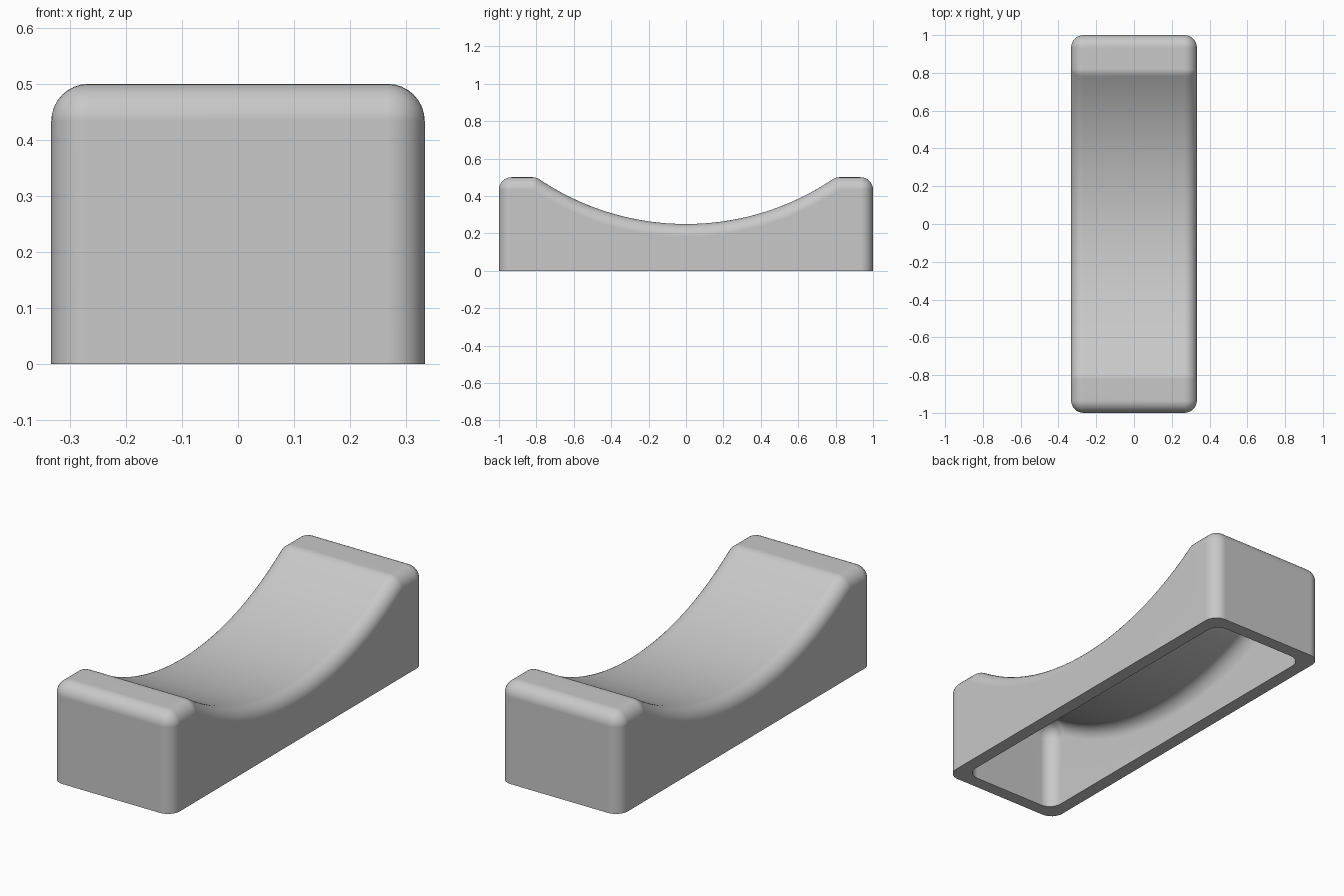
import bpy, bmesh, math

cube = bpy.data.objects.get("Cube")
if cube:
    bpy.data.objects.remove(cube, do_unlink=True)

HALF_WIDTH, HALF_LENGTH, HEIGHT = 0.333, 1.0, 0.5
WALL = FILLET = 0.0667
SADDLE_RADIUS, SADDLE_Z = 1.405, 1.655
STEPS, ARC_STEPS = 8, 64


def sweep(start, end, steps):
    return [start + (end - start) * i / steps for i in range(steps + 1)]


def saddle_profile(inset):
    """Core points (y, z) with normal angles, running from back to front."""
    y_end = HALF_LENGTH - inset - FILLET
    z_top = HEIGHT - inset - FILLET
    radius = SADDLE_RADIUS + inset + FILLET
    y_lip = math.sqrt(radius ** 2 - (SADDLE_Z - z_top) ** 2)
    up = math.pi / 2
    tilt = math.asin(y_lip / radius)
    half = [(y_end, 0, 0)]
    half += [(y_end, z_top, a) for a in sweep(0, up, STEPS)]
    half += [(y_lip, z_top, a) for a in sweep(up, up + tilt, STEPS)]
    arc = [(-radius * math.cos(a), SADDLE_Z - radius * math.sin(a), a)
           for a in sweep(up + tilt, up - tilt, ARC_STEPS)]
    other = [(-y, z, math.pi - a) for y, z, a in reversed(half)]
    return half + arc[1:-1] + other


def skin(bm, inset):
    """Rounded saddle block open at the bottom; returns its bottom loop."""
    profile = saddle_profile(inset)
    core_x = HALF_WIDTH - inset - FILLET
    turn = sweep(0, math.pi / 2, STEPS)
    stations = [(-core_x - FILLET * math.sin(t), t) for t in reversed(turn)]
    stations += [(core_x + FILLET * math.sin(t), t) for t in turn]
    rows = []
    for x, t in stations:
        r = FILLET * math.cos(t)
        rows.append([bm.verts.new((x, y + r * math.cos(a),
                                   z + r * math.sin(a) if z else 0))
                     for y, z, a in profile])
    for low, high in zip(rows, rows[1:]):
        for i in range(len(profile) - 1):
            bm.faces.new((low[i], low[i + 1], high[i + 1], high[i]))
    bm.faces.new(rows[0])
    bm.faces.new(rows[-1])
    return [row[0] for row in rows] + [row[-1] for row in reversed(rows)]


# Hollow shell: outer skin, inner skin and the flat bottom rim joining them
bm = bmesh.new()
outer, inner = skin(bm, 0), skin(bm, WALL)
for i in range(len(outer)):
    j = (i + 1) % len(outer)
    bm.faces.new((outer[i], outer[j], inner[j], inner[i]))
bmesh.ops.remove_doubles(bm, verts=bm.verts[:], dist=0.00005)
bmesh.ops.recalc_face_normals(bm, faces=bm.faces[:])
mesh = bpy.data.meshes.new("saddle_shell")
bm.to_mesh(mesh)
bm.free()

shell = bpy.data.objects.new("saddle_shell", mesh)
bpy.context.collection.objects.link(shell)

# Single plain grey finish
grey = bpy.data.materials.new("plain_grey")
grey.use_nodes = True
colour = (0.58, 0.58, 0.58, 1)
grey.diffuse_color = colour
grey.node_tree.nodes["Principled BSDF"].inputs["Base Color"].default_value = colour
mesh.materials.append(grey)

# Smooth fillets with true flat sides
bpy.ops.object.select_all(action="DESELECT")
shell.select_set(True)
bpy.context.view_layer.objects.active = shell
bpy.ops.object.shade_smooth_by_angle(angle=math.radians(40))
weighted = shell.modifiers.new("flat_sides", "WEIGHTED_NORMAL")
weighted.keep_sharp = True
